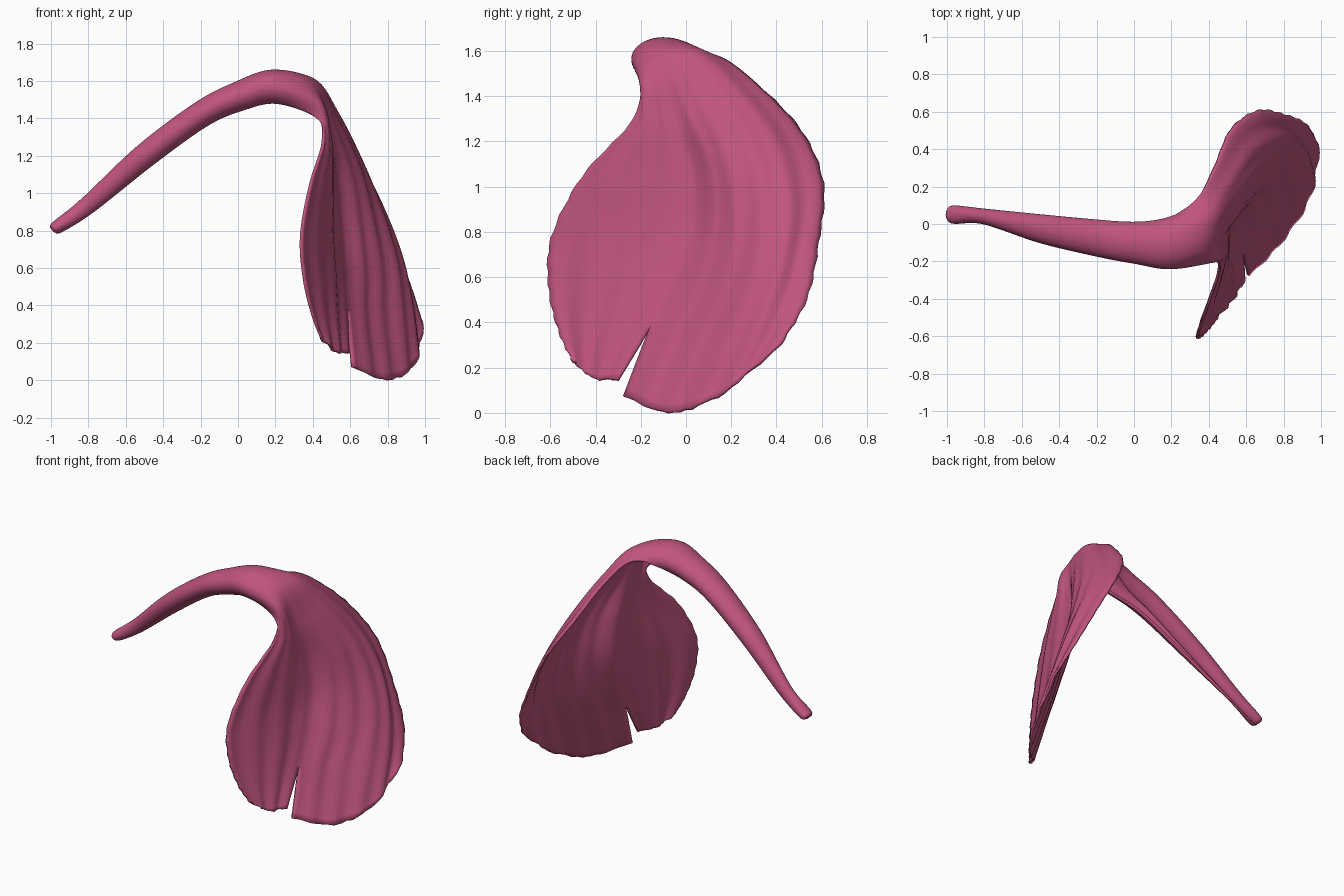
import bpy, bmesh, math, random
from mathutils import Vector

if "Cube" in bpy.data.objects:
    bpy.data.objects.remove(bpy.data.objects["Cube"])
random.seed(4)

NL, NR, SUB = 16, 26, 8      # columns in each lobe, steps between stations


def spline(pts, t):
    """Catmull-Rom through pts, t from 0 to len(pts)-1, with mirrored ends."""
    p = [2 * pts[0] - pts[1]] + pts + [2 * pts[-1] - pts[-2]]
    i = min(int(t), len(pts) - 2)
    f = t - i
    a, b, c, d = p[i:i + 4]
    return 0.5 * (2 * b + (c - a) * f + (2 * a - 5 * b + 4 * c - d) * f * f
                  + (3 * b - a - 3 * c + d) * f ** 3)


def spread(pts, n):
    pts = [Vector(p) for p in pts]
    return [spline(pts, k * (len(pts) - 1) / n) for k in range(n + 1)]


# Stalk stations: centre x y z, half width, half height, slope, curl angles
stalk = [
    (-0.99, 0.05, 0.815, 0.025, 0.015, 40, -178, 178),
    (-0.96, 0.05, 0.83, 0.042, 0.03, 40, -178, 178),
    (-0.80, 0.04, 0.945, 0.035, 0.042, 43, -175, 175),
    (-0.50, -0.025, 1.205, 0.07, 0.06, 39, -170, 170),
    (-0.20, -0.075, 1.425, 0.092, 0.065, 31, -165, 160),
    (0.00, -0.10, 1.52, 0.105, 0.075, 22, -158, 145),
    (0.20, -0.10, 1.57, 0.135, 0.092, 7, -150, 105),
]


def ring(x, y, z, w, h, slope, a0, a1, lo, hi, n):
    s = math.radians(slope)
    out = []
    for k in range(n + 1):
        a = math.radians(lo + (hi - lo) * k / n)
        up = h * math.cos(a)
        out.append(Vector((x - up * math.sin(s), y + w * math.sin(a), z + up * math.cos(s))))
    return out


# Blade stations: small lobe runs edge to crease, large lobe crease to edge
small_lobe = [
    [(0.42, -0.19, 1.41), (0.43, -0.195, 1.49), (0.41, -0.13, 1.57)],
    [(0.45, -0.25, 1.28), (0.49, -0.16, 1.30), (0.485, -0.06, 1.33)],
    [(0.38, -0.46, 1.05), (0.48, -0.23, 1.055), (0.525, 0.03, 1.08)],
    [(0.33, -0.595, 0.78), (0.465, -0.3, 0.795), (0.55, 0.03, 0.82)],
    [(0.345, -0.605, 0.55), (0.48, -0.34, 0.545), (0.57, -0.05, 0.60)],
    [(0.39, -0.56, 0.36), (0.495, -0.38, 0.35), (0.58, -0.15, 0.40)],
    [(0.44, -0.50, 0.23), (0.52, -0.41, 0.155), (0.59, -0.30, 0.15)],
]
large_lobe = [
    [(0.41, -0.06, 1.60), (0.40, 0.04, 1.612), (0.34, 0.14, 1.58)],
    [(0.525, 0.05, 1.39), (0.52, 0.18, 1.45), (0.43, 0.31, 1.46)],
    [(0.64, 0.17, 1.13), (0.645, 0.35, 1.20), (0.52, 0.51, 1.25)],
    [(0.70, 0.20, 0.86), (0.77, 0.41, 0.93), (0.66, 0.605, 1.02)],
    [(0.74, 0.15, 0.58), (0.865, 0.38, 0.66), (0.80, 0.585, 0.76)],
    [(0.745, 0.04, 0.34), (0.91, 0.29, 0.40), (0.92, 0.535, 0.51)],
    [(0.79, -0.09, 0.005), (0.94, 0.15, 0.08), (0.99, 0.42, 0.31)],
]

rows_l, rows_r = [], []
for s in stalk:
    rows_l.append(ring(*s, s[6], -40, NL))
    rows_r.append(ring(*s, -40, s[7], NR))
for i, (sm, lg) in enumerate(zip(small_lobe, large_lobe)):
    split = (0.61, -0.275, 0.08)
    rows_l.append(spread(sm, NL))
    rows_r.append(spread([split if i == 6 else sm[2]] + lg, NR))

# Loft both lobes; they share the crease down to the slit
last = len(rows_l) - 1
steps = last * SUB
bm = bmesh.new()


def loft(rows, n, crease, phase):
    grid = []
    jag = [random.uniform(-0.012, 0.012) for _ in range(n + 1)]
    for r in range(steps + 1):
        t = r / SUB
        line = []
        for k in range(n + 1):
            p = spline([row[k] for row in rows], t)
            blade = max(0.0, min(1.0, (t - 7) / 3))
            inner = min(1.0, abs(k - crease) / 3)
            # Long shallow veins and a frayed lower rim
            p.x += 0.008 * blade * inner * math.sin(k * 1.25 + phase + 0.15 * t)
            if r == steps:
                p.z += abs(jag[k]) * inner
            if k == n - crease and t > 8:
                p.y += 0.004 * math.sin(r * 1.9) * (1 if crease == 0 else -1)
            line.append(p)
        grid.append(line)
    return grid


left = loft(rows_l, NL, NL, 0.0)
right = loft(rows_r, NR, 0, 1.0)
for r in range((last - 1) * SUB + 1):
    right[r][0] = left[r][-1].copy()
for grid in (left, right):
    vs = [[bm.verts.new(p) for p in line] for line in grid]
    for a, b in zip(vs, vs[1:]):
        for k in range(len(a) - 1):
            bm.faces.new((a[k], b[k], b[k + 1], a[k + 1]))
    if grid is left:
        tip = vs[0]
    else:
        bm.faces.new(tip[:-1] + vs[0])      # closed stalk tip
bmesh.ops.remove_doubles(bm, verts=bm.verts, dist=0.0004)
bmesh.ops.recalc_face_normals(bm, faces=bm.faces)
low = min(v.co.z for v in bm.verts)
for v in bm.verts:
    v.co.z -= low

mesh = bpy.data.meshes.new("petal")
bm.to_mesh(mesh)
bm.free()
petal = bpy.data.objects.new("petal", mesh)
bpy.context.collection.objects.link(petal)

pink = bpy.data.materials.new("petal pink")
pink.diffuse_color = (0.53, 0.09, 0.21, 1)
pink.use_nodes = True
pink.node_tree.nodes["Principled BSDF"].inputs["Base Color"].default_value = pink.diffuse_color
mesh.materials.append(pink)

# Thin sheet thickness
solid = petal.modifiers.new("thickness", 'SOLIDIFY')
solid.thickness = 0.014
solid.offset = 0
bpy.context.view_layer.objects.active = petal
petal.select_set(True)
bpy.ops.object.shade_smooth_by_angle(angle=math.radians(50))
